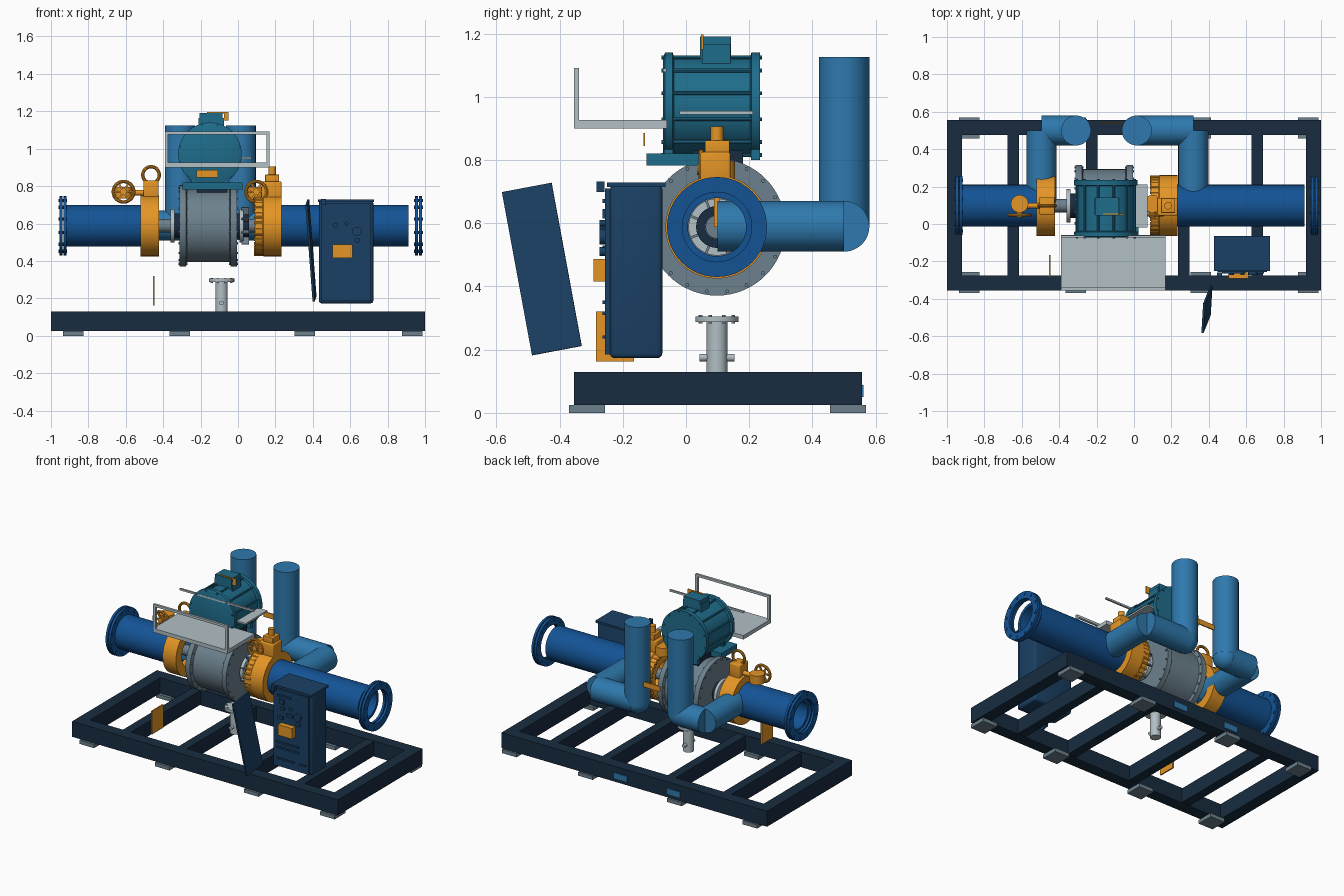
import bpy, bmesh, math
from mathutils import Matrix, Vector

if "Cube" in bpy.data.objects:
    bpy.data.objects.remove(bpy.data.objects["Cube"])

def mat(name, r, g, b):
    m = bpy.data.materials.new(name)
    m.diffuse_color = [(c / 255) ** 2.2 for c in (r, g, b)] + [1]
    m.use_nodes = True
    m.node_tree.nodes["Principled BSDF"].inputs["Base Color"].default_value = m.diffuse_color
    return m

NAVY = mat("navy", 30, 48, 66)
CAB = mat("cabinet_blue", 32, 66, 100)
BLUE = mat("pipe_blue", 26, 84, 148)
SKY = mat("exhaust_blue", 50, 120, 172)
TEAL = mat("teal", 36, 108, 138)
ORANGE = mat("orange", 228, 148, 42)
GREY = mat("steel_grey", 108, 128, 140)
LIGHT = mat("light_grey", 176, 190, 196)

ROT = {'X': Matrix.Rotation(math.pi / 2, 4, 'Y'),
       'Y': Matrix.Rotation(-math.pi / 2, 4, 'X'), 'Z': Matrix.Identity(4)}
CY, CZ = 0.098, 0.588          # main pipe axis

def finish(bm, name, m, smooth=True):
    bmesh.ops.recalc_face_normals(bm, faces=bm.faces)
    me = bpy.data.meshes.new(name)
    bm.to_mesh(me)
    bm.free()
    me.materials.append(m)
    ob = bpy.data.objects.new(name, me)
    bpy.context.collection.objects.link(ob)
    if smooth:
        bpy.context.view_layer.objects.active = ob
        ob.select_set(True)
        bpy.ops.object.shade_smooth_by_angle(angle=math.radians(35))
        ob.select_set(False)
    return ob

def box(name, x, y, z, m, bevel=0):
    bm = bmesh.new()
    bmesh.ops.create_cube(bm, size=1)
    for v in bm.verts:
        v.co = Vector([(a + b) / 2 + c * (b - a) for (a, b), c in zip((x, y, z), v.co)])
    if bevel:
        bmesh.ops.bevel(bm, geom=bm.edges[:], offset=bevel, segments=3, affect='EDGES', profile=0.5)
    return finish(bm, name, m, bool(bevel))

def lathe(name, axis, origin, profile, m, seg=48, closed=False):
    """Spin (radius, distance along axis) points; closed makes a ring."""
    bm = bmesh.new()
    M = Matrix.Translation(origin) @ ROT[axis]
    rings = [[bm.verts.new(M @ Vector((r * math.cos(2 * math.pi * i / seg),
              r * math.sin(2 * math.pi * i / seg), t))) for i in range(seg)] for r, t in profile]
    pairs = list(zip(rings, rings[1:])) + ([(rings[-1], rings[0])] if closed else [])
    for a, b in pairs:
        for i in range(seg):
            j = (i + 1) % seg
            bm.faces.new((a[i], a[j], b[j], b[i]))
    if not closed:
        bm.faces.new(rings[0])
        bm.faces.new(rings[-1])
    return finish(bm, name, m)

def cyl(name, axis, origin, r, t0, t1, m, seg=48):
    return lathe(name, axis, origin, [(r, t0), (r, t1)], m, seg)

def tube(name, axis, origin, ro, ri, t0, t1, m, seg=48):
    return lathe(name, axis, origin, [(ro, t0), (ro, t1), (ri, t1), (ri, t0)], m, seg, True)

def torus(name, axis, origin, R, r, m):
    pts = [(R + r * math.cos(k * math.pi / 5), r * math.sin(k * math.pi / 5)) for k in range(10)]
    return lathe(name, axis, origin, pts, m, 32, True)

def bolts(name, axis, origin, R, n, r, t0, t1, m):
    bm = bmesh.new()
    for i in range(n):
        a = 2 * math.pi * (i + .5) / n
        T = Matrix.Translation(origin) @ ROT[axis] @ Matrix.Translation(
            (R * math.cos(a), R * math.sin(a), (t0 + t1) / 2))
        bmesh.ops.create_cone(bm, cap_ends=True, segments=8, radius1=r, radius2=r, depth=t1 - t0, matrix=T)
    return finish(bm, name, m)

AX = (0, CY, CZ)

# Skid frame
for n, y in (("front", (-.355, -.275)), ("back", (.477, .557))):
    box(n + "_rail", (-1, 1), y, (.025, .13), NAVY)
for n, x in (("left", -.96), ("right", .96)):
    box(n + "_end_rail", (x - .04, x + .04), (-.275, .477), (.025, .13), NAVY)
for x in (-.645, -.225, .265, .66):
    box("cross_member", (x - .031, x + .031), (-.275, .477), (.03, .128), NAVY)
for x in (-.88, -.312, .358, .932):
    for y in (-.313, .513):
        box("foot_pad", (x - .055, x + .055), (y - .057, y + .057), (0, .025), GREY)
for x in (-.3, .1):
    box("back_rail_plate", (x - .05, x + .05), (.557, .562), (.05, .088), SKY)

# Main pipes with doubled end flanges
tube("left_pipe", 'X', AX, .112, .092, -.918, -.5, BLUE)
tube("right_pipe", 'X', AX, .112, .092, .2, .912, BLUE)
for n, t in (("left", -.955), ("right", .946)):
    for k in (0, .022):
        tube(n + "_flange", 'X', AX, .158, .11, t + k, t + k + .016, BLUE)
    bolts(n + "_flange_bolts", 'X', AX, .14, 12, .009, t - .004, t + .042, BLUE)

# Valves
tube("left_valve_body", 'X', AX, .163, .1, -.522, -.422, ORANGE)
lathe("right_valve_body", 'X', AX, [(.158, .092), (.158, .132), (.163, .137), (.163, .232),
      (.1, .232), (.1, .092)], ORANGE, 48, True)
bolts("right_valve_studs", 'X', AX, .152, 32, .009, .085, .142, ORANGE)
box("valve_stem", (.17, .19), (.088, .108), (.588, .75), ORANGE)
box("left_valve_stem", (-.48, -.46), (.088, .108), (.588, .75), ORANGE)
box("left_valve_neck", (-.505, -.425), (.05, .145), (.74, .83), ORANGE, .006)
torus("left_lifting_ring", 'Y', (-.465, CY, .86), .044, .009, ORANGE)
box("right_valve_neck", (.125, .232), (.045, .14), (.735, .825), ORANGE, .006)
box("right_valve_bonnet", (.145, .22), (.06, .138), (.82, .862), ORANGE, .004)
cyl("right_valve_cap", 'Z', (.182, CY, 0), .02, .86, .906, ORANGE, 24)
for n, x, x2 in (("left", -.612, -.5), ("right", .098, .14)):
    torus(n + "_handwheel", 'Y', (x, .048, .77), .055, .009, ORANGE)
    cyl(n + "_handwheel_hub", 'Y', (x, 0, .77), .017, .035, .11, ORANGE, 24)
    for k in range(3):
        s = box(n + "_handwheel_spoke", (-.055, .055), (-.005, .005), (-.005, .005), ORANGE)
        s.location = (x, .048, .77)
        s.rotation_euler = (0, k * math.pi / 3, 0)
    cyl(n + "_gearbox", 'Z', (x, .108, 0), .047, .735, .795, ORANGE, 32)
    cyl(n + "_gear_shaft", 'X', (0, CY, .765), .015, x, x2, ORANGE, 24)

# Central machine housing, shaft and bearings
lathe("housing", 'X', AX, [(.217, -.312), (.217, -.278), (.195, -.272), (.195, -.045),
      (.217, -.039), (.217, -.006)], GREY, 64)
for t0, t1 in ((-.318, -.27), (-.047, 0)):
    bolts("housing_bolts", 'X', AX, .206, 20, .006, t0, t1, GREY)
cyl("shaft", 'X', AX, .036, -.47, .16, GREY, 32)
for n, a, b in (("left", -.35, -.31), ("right", -.008, .06)):
    tube(n + "_bearing_ring", 'X', AX, .066, .037, a, b, NAVY)
    cyl(n + "_bearing_seat", 'X', AX, .09, min(a + .015, b - .05), b - .03, LIGHT)
for k in range(8):
    v = box("guide_vane", (-.02, .02), (-.004, .004), (.066, .108), GREY)
    v.location = (.04, CY, CZ)
    v.rotation_euler = (k * math.pi / 4 + .39, 0, .0)

# Exhaust pipes: back, inward, up
for n, x0, x1 in (("left", -.495, -.31), ("right", .318, .015)):
    cyl(n + "_exhaust_outlet", 'Y', (x0, 0, .59), .08, .1, .5, SKY)
    cyl(n + "_exhaust_run", 'X', (0, .5, .59), .08, min(x0, x1), max(x0, x1), SKY)
    cyl(n + "_exhaust_stack", 'Z', (x1, .5, 0), .08, .59, 1.125, SKY)
    bm = bmesh.new()
    bmesh.ops.create_uvsphere(bm, u_segments=32, v_segments=16, radius=.079,
                              matrix=Matrix.Translation((x1, .5, .59)))
    finish(bm, n + "_exhaust_elbow", SKY)
box("stack_brace", (-.185, -.06), (.536, .544), (.72, .755), ORANGE)

# Motor on its mount
MO = (-.15, 0, .97)
lathe("motor_body", 'Y', MO, [(.158, -.072), (.17, -.066), (.17, -.042), (.155, -.038), (.155, .203),
      (.17, .207), (.17, .234)], TEAL, 64)
bolts("motor_bolts", 'Y', MO, .16, 12, .006, -.078, .24, TEAL)
box("motor_base_plate", (-.297, .025), (-.125, .045), (.782, .82), TEAL)
box("motor_pedestal", (-.22, -.06), (.02, .18), (.745, .83), NAVY)
for y in (-.055, .22):
    box("motor_foot", (-.25, -.05), (y - .014, y + .014), (.8, .86), TEAL)
box("terminal_box", (-.212, -.075), (.05, .14), (1.1, 1.165), TEAL)
box("terminal_box_lid", (-.205, -.082), (.045, .142), (1.12, 1.19), TEAL)
box("terminal_tag", (-.075, -.05), (.048, .056), (1.15, 1.197), ORANGE)
box("terminal_strip", (-.165, -.06), (.05, .056), (1.187, 1.197), ORANGE)
box("motor_nameplate", (-.222, -.108), (-.134, -.129), (.845, .886), ORANGE)
box("side_shelf", (.005, .072), (-.02, .212), (.944, .955), LIGHT)

# Service platform with guard rail
box("platform", (-.39, .168), (-.355, -.06), (.9, .926), LIGHT)
for x in (-.382, .16):
    box("guard_post", (x - .008, x + .008), (-.355, -.339), (.92, 1.09), LIGHT)
box("guard_rail_front", (-.39, .168), (-.355, -.339), (1.075, 1.091), LIGHT)
box("guard_rail_back", (-.39, .168), (-.073, -.061), (1.078, 1.09), LIGHT)

# Drain column
DC = (-.088, CY, 0)
cyl("drain_column", 'Z', DC, .033, .125, .3, LIGHT, 32)
cyl("drain_flange", 'Z', DC, .068, .288, .305, LIGHT, 32)
bolts("drain_bolts", 'Z', DC, .056, 8, .006, .282, .31, LIGHT)
cyl("drain_cross_stub", 'Y', (-.088, CY, .175), .012, -.055, .055, LIGHT, 16)

# Loose sign plate at front left
box("sign_plate", (-.455, -.446), (-.285, -.165), (.163, .32), ORANGE)

# Control cabinet
box("cabinet_body", (.432, .724), (-.24, -.075), (.173, .722), CAB, .015)
box("cabinet_top", (.428, .728), (-.25, -.065), (.714, .728), CAB)
box("cabinet_front_panel", (.447, .71), (-.256, -.236), (.185, .71), CAB)
box("cabinet_display", (.505, .612), (-.292, -.255), (.415, .487), ORANGE)
box("cabinet_latch", (.445, .47), (-.283, -.258), (.698, .732), CAB)
for x, z, r in ((.635, .557, .025), (.638, .51, .014), (.52, .59, .014), (.58, .6, .01)):
    cyl("panel_knob", 'Y', (x, 0, z), r, -.274, -.25, CAB, 24)
for x, z, w, h in ((.52, .67, .1, .012), (.5, .63, .035, .03), (.56, .55, .05, .022), (.49, .52, .04, .02),
                   (.545, .35, .17, .012), (.545, .315, .17, .012), (.53, .24, .13, .01), (.66, .24, .05, .01)):
    box("panel_plate", (x - w / 2 + .01, x + w / 2 + .01), (-.264, -.25), (z - h / 2, z + h / 2), CAB)

# Open cabinet door, leaning forward
d = box("cabinet_door", (-.006, .006), (-.08, .08), (-.263, .263), CAB)
d.location = (.39, -.456, .455)
d.rotation_euler = (math.radians(10.7), math.radians(-3.5), math.radians(-4))
